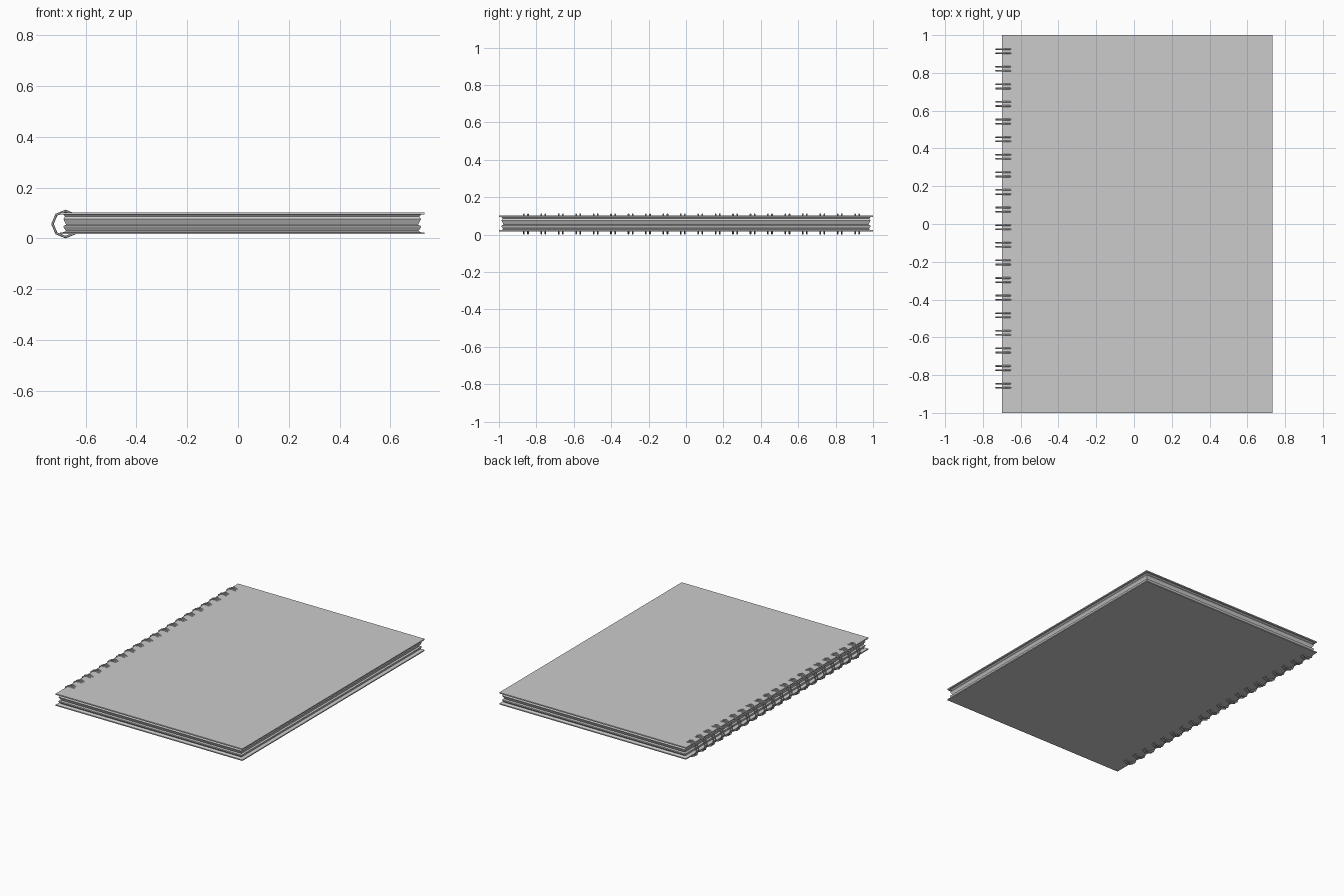
import bpy, bmesh

if "Cube" in bpy.data.objects:
    bpy.data.objects.remove(bpy.data.objects["Cube"])

X0, X1 = -0.70, 0.733   # cover extent in x


def link_mesh(name, bm):
    bmesh.ops.recalc_face_normals(bm, faces=bm.faces)
    me = bpy.data.meshes.new(name)
    bm.to_mesh(me)
    bm.free()
    ob = bpy.data.objects.new(name, me)
    bpy.context.collection.objects.link(ob)
    return ob


def stacked_block(name, layers):
    """Loft rectangles given as (z, inset from the cover edge)."""
    bm = bmesh.new()
    rings = []
    for z, i in layers:
        pts = [(X0 + i, -1 + i), (X1 - i, -1 + i), (X1 - i, 1 - i), (X0 + i, 1 - i)]
        rings.append([bm.verts.new((x, y, z)) for x, y in pts])
    for a, b in zip(rings, rings[1:]):
        for k in range(4):
            n = (k + 1) % 4
            bm.faces.new((a[k], a[n], b[n], b[k]))
    bm.faces.new(rings[0])
    bm.faces.new(rings[-1])
    return link_mesh(name, bm)


# Covers
stacked_block("bottom_cover", [(0.017, 0), (0.024, 0)])
stacked_block("top_cover", [(0.093, 0), (0.101, 0)])

# Page block with uneven, wavy edges
stacked_block("pages", [(0.024, 0.012), (0.029, 0.023), (0.044, 0.013), (0.049, 0.013),
                        (0.053, 0.024), (0.076, 0.013), (0.086, 0.019), (0.093, 0.013)])

# Binding: twenty pairs of eight-sided wire rings
R, r, n = 0.0515, 0.005, 20
wire = None
for i in range(n):
    y = 0.915 - i * 0.0932
    for side, dy in (("a", 0.011), ("b", -0.011)):
        name = f"binding_ring_{i + 1:02d}_{side}"
        loc = (-0.6785, y + dy, 0.0565)
        if wire is None:
            bpy.ops.mesh.primitive_torus_add(major_segments=8, minor_segments=6,
                                             major_radius=R, minor_radius=r,
                                             location=loc, rotation=(1.5707963, 0, 0))
            wire = bpy.context.object
            wire.name = name
        else:
            ring = wire.copy()
            ring.name = name
            ring.location = loc
            bpy.context.collection.objects.link(ring)
